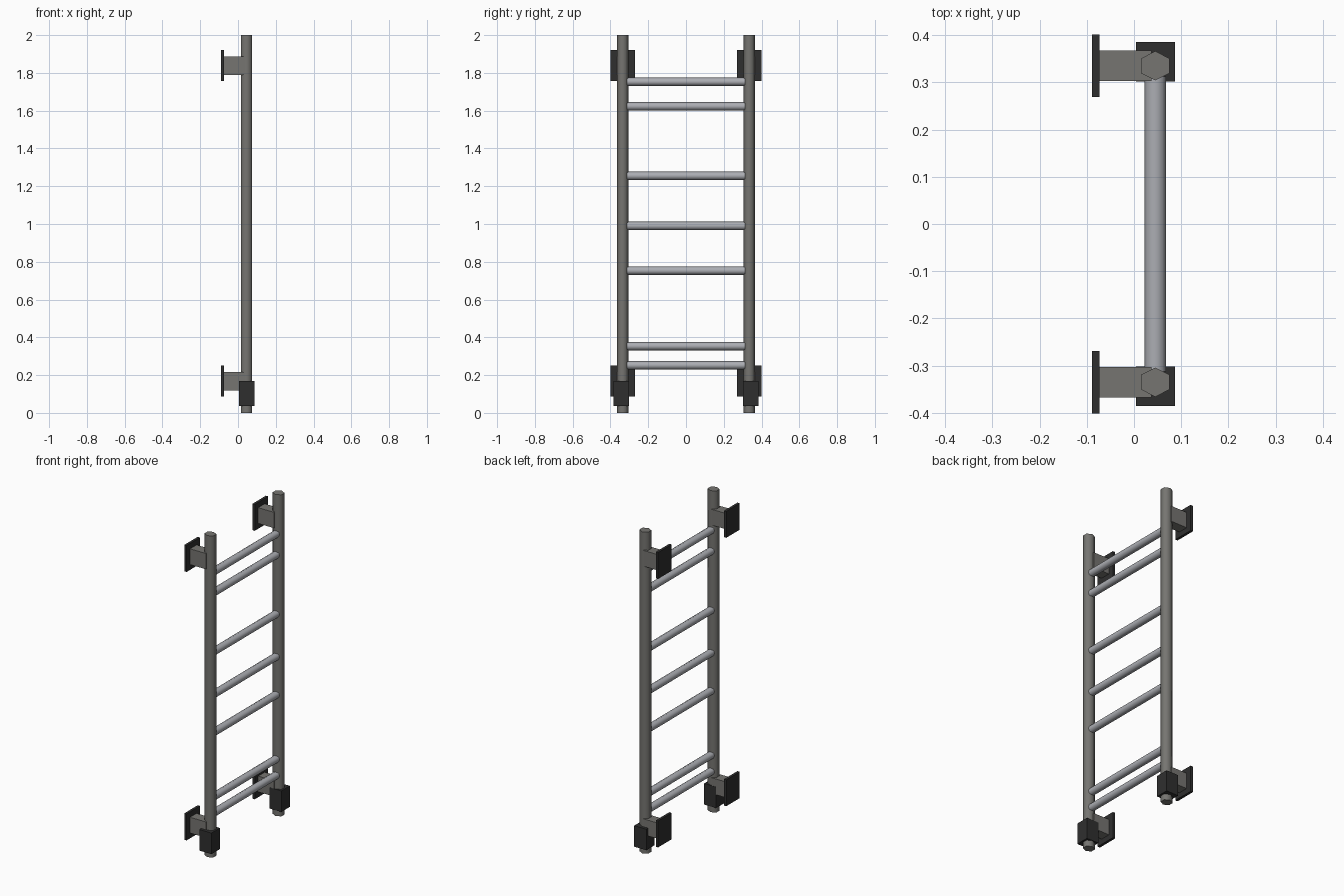
import bpy
import math

if "Cube" in bpy.data.objects:
    bpy.data.objects.remove(bpy.data.objects["Cube"], do_unlink=True)


def make_material(name, colour):
    mat = bpy.data.materials.new(name)
    mat.use_nodes = True
    rgba = (*colour, 1)
    mat.diffuse_color = rgba
    mat.node_tree.nodes["Principled BSDF"].inputs["Base Color"].default_value = rgba
    return mat


STEEL = make_material("warm grey steel", (0.18, 0.177, 0.165))
RUNG = make_material("light grey metal", (0.41, 0.42, 0.45))
BLACK = make_material("black rubber", (0.028, 0.028, 0.028))


def finish(name, mat):
    obj = bpy.context.object
    obj.name = name
    obj.data.materials.append(mat)
    bpy.ops.object.transform_apply(location=False, rotation=True, scale=True)
    return obj


def box(name, x, y, z, mat):
    """Box given by its (low, high) range on each axis."""
    ranges = (x, y, z)
    bpy.ops.mesh.primitive_cube_add(size=1, location=[sum(r) / 2 for r in ranges])
    bpy.context.object.scale = [abs(r[1] - r[0]) for r in ranges]
    return finish(name, mat)


def rod(name, sides, scale, location, rotation, mat):
    bpy.ops.mesh.primitive_cylinder_add(vertices=sides, radius=1, depth=2,
                                        location=location, rotation=rotation)
    bpy.context.object.scale = scale
    obj = finish(name, mat)
    bpy.ops.object.shade_smooth_by_angle(angle=math.radians(65))
    return obj


POST_X, POST_Y = 0.045, 0.335

for side, label in ((-1, "front"), (1, "back")):
    y = side * POST_Y

    # Hexagonal upright, with corners pointing along y
    rod(label + "_post", 6, (0.035, 0.031, 1), (POST_X, y, 1), (0, 0, 0), STEEL)

    # Wall brackets: a stub arm and a mounting plate
    for z, level in ((0.168, "lower"), (1.838, "upper")):
        prefix = f"{label}_{level}_"
        box(prefix + "bracket_arm", (-0.08, 0.037), (y - 0.032, y + 0.032),
            (z - 0.049, z + 0.049), STEEL)
        box(prefix + "wall_plate", (-0.089, -0.073), (y - 0.066, y + 0.066),
            (z - 0.082, z + 0.082), BLACK)

    # Rubber block around the foot of the upright
    box(label + "_foot_block", (0.004, 0.087), (side * 0.302, side * 0.385),
        (0.037, 0.168), BLACK)

# Unevenly spaced rungs
for i, z in enumerate((0.252, 0.353, 0.753, 0.99, 1.255, 1.623, 1.753)):
    rod(f"rung_{i + 1}", 8, (0.023, 0.022, 0.312), (POST_X, 0, z),
        (math.pi / 2, 0, 0), RUNG)
